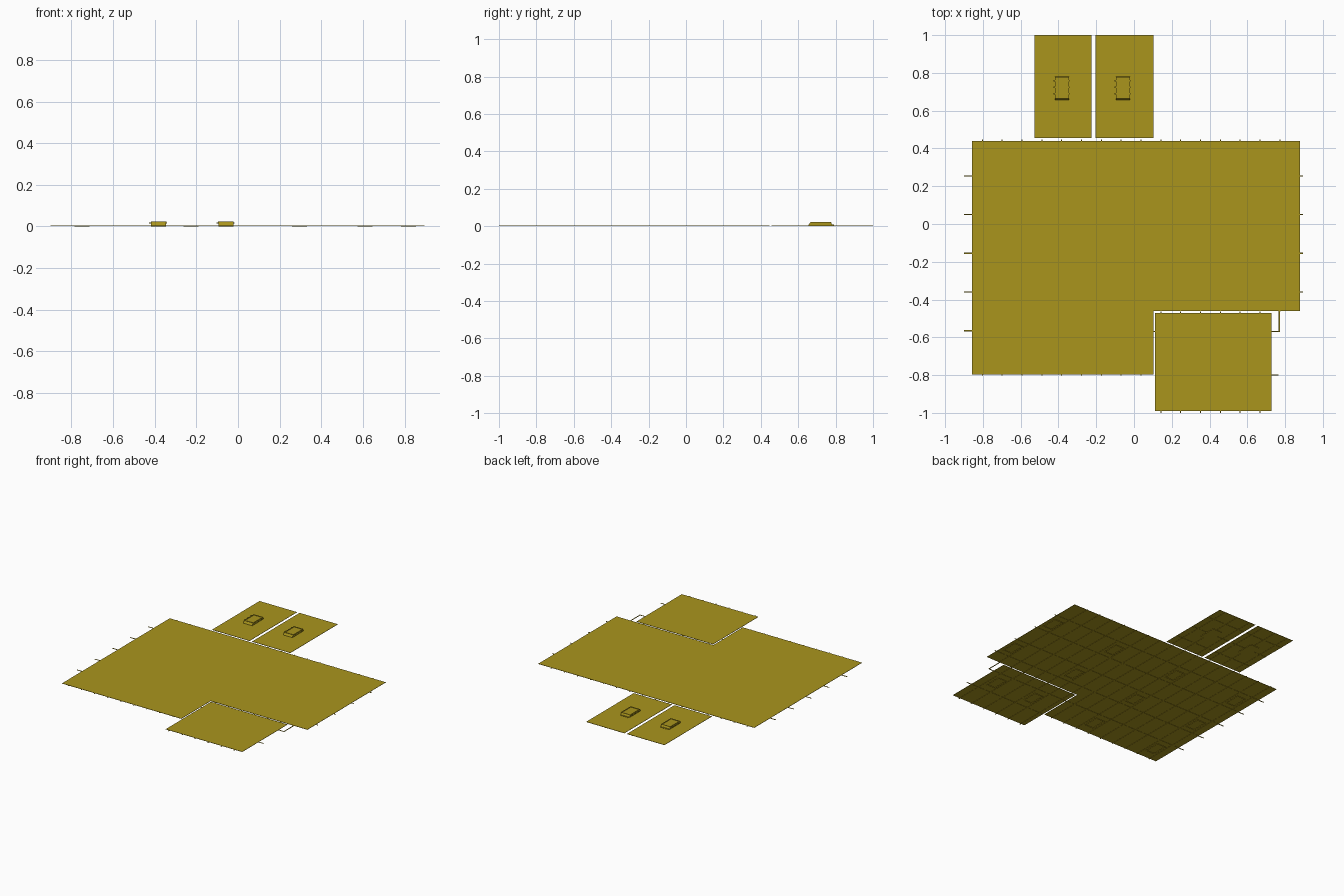
import bpy, bmesh
from mathutils import Vector

if "Cube" in bpy.data.objects:
    bpy.data.objects.remove(bpy.data.objects["Cube"])

mat = bpy.data.materials.new("olive")
mat.diffuse_color = (0.40, 0.30, 0.012, 1)
mat.use_nodes = True
mat.node_tree.nodes["Principled BSDF"].inputs["Base Color"].default_value = mat.diffuse_color


def finish(name, bm):
    bmesh.ops.recalc_face_normals(bm, faces=bm.faces)
    me = bpy.data.meshes.new(name)
    bm.to_mesh(me)
    bm.free()
    me.materials.append(mat)
    ob = bpy.data.objects.new(name, me)
    bpy.context.collection.objects.link(ob)
    return ob


def box(bm, x0, x1, y0, y1, z0, z1):
    vs = bmesh.ops.create_cube(bm, size=1)["verts"]
    for v in vs:
        v.co = Vector(((x0 + x1) / 2 + v.co.x * (x1 - x0),
                       (y0 + y1) / 2 + v.co.y * (y1 - y0),
                       (z0 + z1) / 2 + v.co.z * (z1 - z0)))
    return vs


def frame(bm, cx, cy, hx, hy, w, z0, z1):
    for s in (-1, 1):
        x, y = cx + s * (hx - w / 2), cy + s * (hy - w / 2)
        box(bm, x - w / 2, x + w / 2, cy - hy, cy + hy, z0, z1)
        box(bm, cx - hx + w, cx + hx - w, y - w / 2, y + w / 2, z0, z1)


def panel(name, outline, z0=0.003, z1=0.005):
    bm = bmesh.new()
    f = bm.faces.new([bm.verts.new((x, y, z0)) for x, y in outline])
    top = bmesh.ops.extrude_face_region(bm, geom=[f])["geom"]
    bmesh.ops.translate(bm, vec=(0, 0, z1 - z0),
                        verts=[v for v in top if isinstance(v, bmesh.types.BMVert)])
    return finish(name, bm)


def rect(x0, x1, y0, y1):
    return [(x0, y0), (x1, y0), (x1, y1), (x0, y1)]


# Flat panels
panel("main_panel", [(-0.857, -0.797), (0.102, -0.797), (0.102, -0.46),
                     (0.88, -0.46), (0.88, 0.44), (-0.857, 0.44)])
panel("corner_panel", rect(0.112, 0.727, -0.99, -0.47))
panel("back_panel_left", rect(-0.527, -0.226, 0.455, 1.0))
panel("back_panel_right", rect(-0.205, 0.102, 0.455, 1.0))

# Thin support rails under the panels, ends sticking out at the edges
bm = bmesh.new()
W, Z0, Z1 = 0.003, 0.0015, 0.004


def rail_x(y, x0, x1):
    box(bm, x0, x1, y - W, y + W, Z0, Z1)


def rail_y(x, y0, y1):
    box(bm, x - W, x + W, y0, y1, Z0, Z1)


for i in range(16):
    x = -0.803 + 0.105 * i
    rail_y(x, -0.803 if x < 0.1 else -0.463, 0.447)
    if 0.12 < x < 0.7:
        rail_y(x, -1.0, -0.466)
for i in range(5):
    y = 0.255 - 0.205 * i
    rail_x(y, -0.9, 0.895 if i < 4 else 0.1)
rail_x(-0.57, 0.1, 0.769)
rail_x(-0.80, 0.112, 0.765)
rail_y(0.769, -0.573, -0.46)
for x0 in (-0.527, -0.205):
    for i in range(3):
        rail_y(x0 + 0.048 + 0.105 * i, 0.456, 0.999)
    for y in (0.56, 0.72, 0.88):
        rail_x(y, x0 + 0.001, x0 + 0.3)
finish("support_rails", bm)

# Recessed rectangular pads on the underside
bm = bmesh.new()
pads = [(x, y) for x in (-0.75, -0.225, 0.295) for y in (0.15, -0.26)]
pads += [(-0.75, -0.67), (-0.225, -0.67), (0.295, -0.68), (0.61, -0.68),
         (0.82, 0.15), (0.82, -0.26)]
for x, y in pads:
    frame(bm, x, y, 0.036, 0.06, 0.006, 0.0, 0.0035)
finish("underside_pads", bm)

# Raised hatches on the back panels
for side, cx in (("left", -0.381), ("right", -0.058)):
    cy = 0.722
    bm = bmesh.new()
    box(bm, cx - 0.036, cx + 0.036, cy - 0.066, cy + 0.064, 0.0, 0.008)
    vs = box(bm, cx - 0.036, cx + 0.036, cy - 0.066, cy + 0.06, 0.008, 0.02)
    for v in vs:                      # sloping ends
        if v.co.z > 0.015:
            v.co.y = cy + (v.co.y - cy) * 0.88
    finish("hatch_body_" + side, bm)

    bm = bmesh.new()
    frame(bm, cx, cy, 0.037, 0.056, 0.005, 0.019, 0.023)
    finish("hatch_rim_" + side, bm)

    bm = bmesh.new()
    for dy in (-0.033, 0.002, 0.037):
        for s in (-1, 1):
            xa, xb = sorted((cx + s * 0.034, cx + s * (0.046 if s < 0 else 0.04)))
            box(bm, xa, xb, cy + dy - 0.004, cy + dy + 0.004, 0.014, 0.02)
    for dx in (-0.027, -0.009, 0.009, 0.027):
        box(bm, cx + dx - 0.003, cx + dx + 0.003, cy + 0.062, cy + 0.07, 0.004, 0.009)
    finish("hatch_clips_" + side, bm)
